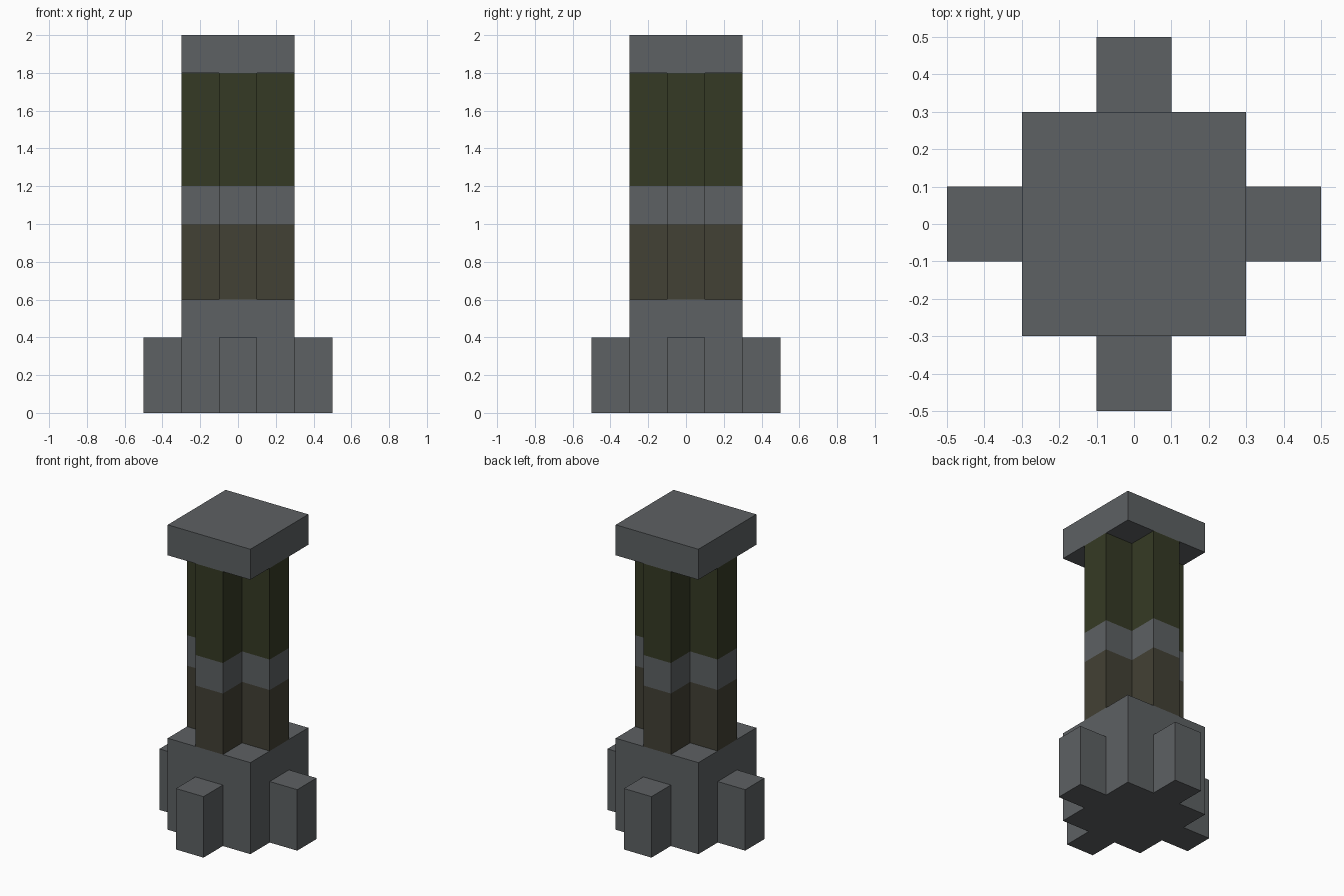
import bpy, bmesh

if "Cube" in bpy.data.objects:
    bpy.data.objects.remove(bpy.data.objects["Cube"])


def material(name, rgb):
    m = bpy.data.materials.new(name)
    m.diffuse_color = (*rgb, 1.0)
    m.use_nodes = True
    m.node_tree.nodes["Principled BSDF"].inputs["Base Color"].default_value = m.diffuse_color
    return m


GREY = material("stone grey", (0.110, 0.119, 0.125))
BROWN = material("dark brown", (0.055, 0.052, 0.035))
GREEN = material("dark green", (0.036, 0.042, 0.018))


def prism(name, outline, z0, z1, mat, caps=True):
    """Extrude a counter-clockwise outline from z0 to z1."""
    bm = bmesh.new()
    low = [bm.verts.new((x, y, z0)) for x, y in outline]
    high = [bm.verts.new((x, y, z1)) for x, y in outline]
    n = len(outline)
    for i in range(n):
        j = (i + 1) % n
        bm.faces.new((low[i], low[j], high[j], high[i]))
    if caps:
        bm.faces.new(high)
        bm.faces.new(low[::-1])
    mesh = bpy.data.meshes.new(name)
    bm.to_mesh(mesh)
    bm.free()
    mesh.materials.append(mat)
    obj = bpy.data.objects.new(name, mesh)
    bpy.context.collection.objects.link(obj)
    return obj


def rectangle(x0, x1, y0, y1):
    return [(x0, y0), (x1, y0), (x1, y1), (x0, y1)]


ARM, REACH, FOOT = 0.1, 0.3, 0.5

# Square pedestal and cap
square = rectangle(-REACH, REACH, -REACH, REACH)
prism("pedestal", square, 0.0, 0.6, GREY)
prism("cap", square, 1.8, 2.0, GREY)

# Four buttress feet
prism("front_foot", rectangle(-ARM, ARM, -FOOT, -REACH), 0.0, 0.4, GREY)
prism("back_foot", rectangle(-ARM, ARM, REACH, FOOT), 0.0, 0.4, GREY)
prism("left_foot", rectangle(-FOOT, -REACH, -ARM, ARM), 0.0, 0.4, GREY)
prism("right_foot", rectangle(REACH, FOOT, -ARM, ARM), 0.0, 0.4, GREY)

# Cross-shaped column in three coloured bands
cross = []
for c, s in ((1, 0), (0, 1), (-1, 0), (0, -1)):
    for x, y in ((REACH, -ARM), (REACH, ARM), (ARM, ARM)):
        cross.append((x * c - y * s, x * s + y * c))
for name, z0, z1, mat in (("column_lower", 0.6, 1.0, BROWN),
                          ("column_band", 1.0, 1.2, GREY),
                          ("column_upper", 1.2, 1.8, GREEN)):
    prism(name, cross, z0, z1, mat, caps=False)
